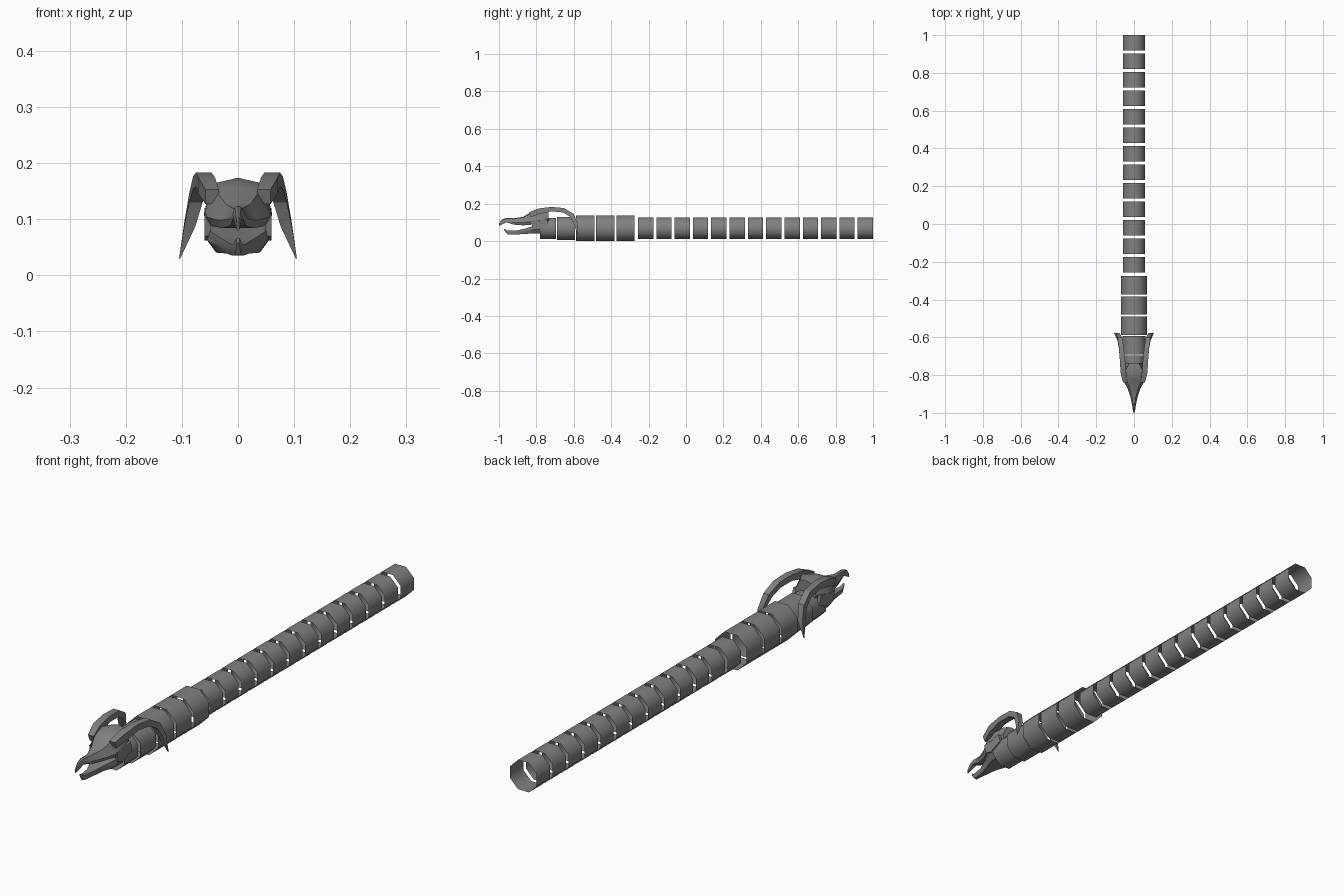
import bpy, bmesh, math
from mathutils import Vector

if "Cube" in bpy.data.objects:
    bpy.data.objects.remove(bpy.data.objects["Cube"])

bone = bpy.data.materials.new("dark_grey")
bone.diffuse_color = (0.22, 0.22, 0.22, 1)
bone.use_nodes = True
bone.node_tree.nodes["Principled BSDF"].inputs["Base Color"].default_value = bone.diffuse_color


def loft(name, rings, caps=True, smooth=30):
    """Skin a list of equal-length point rings into one object."""
    bm = bmesh.new()
    loops = [[bm.verts.new(p) for p in ring] for ring in rings]
    n = len(loops[0])
    for a, b in zip(loops, loops[1:]):
        for i in range(n):
            j = (i + 1) % n
            bm.faces.new((a[i], a[j], b[j], b[i]))
    if caps:
        bm.faces.new(loops[0])
        bm.faces.new(loops[-1])
    bmesh.ops.recalc_face_normals(bm, faces=bm.faces)
    mesh = bpy.data.meshes.new(name)
    bm.to_mesh(mesh)
    bm.free()
    ob = bpy.data.objects.new(name, mesh)
    bpy.context.collection.objects.link(ob)
    mesh.materials.append(bone)
    bpy.ops.object.select_all(action='DESELECT')
    ob.select_set(True)
    bpy.context.view_layer.objects.active = ob
    bpy.ops.object.shade_smooth_by_angle(angle=math.radians(smooth))
    return ob


def body_ring(name, y0, y1, apothem):
    """Open eight-sided tube with flat top."""
    r = apothem / math.cos(math.pi / 8)
    angles = [math.pi / 8 + i * math.pi / 4 for i in range(8)]
    loft(name, [[(r * math.cos(a), y, 0.068 + r * math.sin(a)) for a in angles]
                for y in (y0, y1)], caps=False, smooth=60)


def half_profile(y, pts):
    """Mirror (x, z) points, running from top centre to bottom centre."""
    right = [(x, y, z) for x, z in pts]
    return right + [(-x, y, z) for x, z in pts[-2:0:-1]]


# Body: thirteen slim rings, then wider neck rings
for i in range(13):
    y = 1 - 0.0979 * i
    body_ring(f"body_ring_{i + 1}", y - 0.082, y, 0.057)
for i, (y0, y1, r) in enumerate([(-0.372, -0.275, 0.068), (-0.48, -0.383, 0.068),
                                 (-0.588, -0.49, 0.068), (-0.69, -0.594, 0.062),
                                 (-0.78, -0.695, 0.056)]):
    body_ring(f"neck_ring_{i + 1}", y0, y1, r)

# Skull with hooked beak: y, top z, crown x/z, side x/z, underside z
skull = [
    (-1.000, 0.095, 0.002, 0.093, 0.002, 0.086, 0.080),
    (-0.985, 0.115, 0.004, 0.112, 0.006, 0.100, 0.088),
    (-0.960, 0.124, 0.006, 0.121, 0.010, 0.108, 0.101),
    (-0.920, 0.122, 0.008, 0.119, 0.018, 0.100, 0.088),
    (-0.870, 0.130, 0.022, 0.127, 0.034, 0.098, 0.084),
    (-0.825, 0.157, 0.040, 0.152, 0.060, 0.105, 0.088),
    (-0.780, 0.174, 0.047, 0.163, 0.061, 0.110, 0.092),
    (-0.735, 0.168, 0.024, 0.162, 0.046, 0.120, 0.105),
]
loft("skull", [half_profile(y, [(0, zt), (xc, zc), (xs, zs), (xs * 0.8, zb), (0, zb)])
               for y, zt, xc, zc, xs, zs, zb in skull], smooth=35)

# Lower jaw with upturned tip: y, half width, top z, bottom z
jaw = [
    (-0.972, 0.003, 0.066, 0.058),
    (-0.955, 0.008, 0.056, 0.036),
    (-0.910, 0.014, 0.056, 0.035),
    (-0.860, 0.030, 0.066, 0.039),
    (-0.820, 0.052, 0.080, 0.040),
    (-0.770, 0.058, 0.092, 0.041),
]
loft("lower_jaw", [half_profile(y, [(0, zt), (x, zt), (x, (zt + zb) / 2),
                                    (x * 0.68, zb), (0, zb)])
                   for y, x, zt, zb in jaw], smooth=35)

# Cheek plates join skull and jaw at the hinge
for side, s in (("left", -1), ("right", 1)):
    loft(f"{side}_cheek", [[(s * x, y, z) for y, z in
                            ((-0.83, 0.108), (-0.82, 0.07), (-0.79, 0.062), (-0.735, 0.085),
                             (-0.745, 0.12))] for x in (0.048, 0.060)])

# Horns sweep back over the neck and curl down: x, y, z, half width, half height
horn = [
    (0.046, -0.835, 0.140, 0.012, 0.014),
    (0.056, -0.785, 0.160, 0.015, 0.015),
    (0.061, -0.720, 0.171, 0.014, 0.012),
    (0.067, -0.655, 0.165, 0.013, 0.012),
    (0.075, -0.610, 0.138, 0.012, 0.012),
    (0.086, -0.588, 0.090, 0.010, 0.010),
    (0.104, -0.578, 0.030, 0.001, 0.001),
]
for side, s in (("left", -1), ("right", 1)):
    rings = []
    for i, (x, y, z, w, h) in enumerate(horn):
        a, b = horn[max(i - 1, 0)], horn[min(i + 1, len(horn) - 1)]
        t = Vector((0, b[1] - a[1], b[2] - a[2])).normalized()
        up = Vector((0, -t.z, t.y))
        rings.append([(s * (x + dx * w), y + up.y * dz * h, z + up.z * dz * h)
                      for dx, dz in ((-1, -1), (1, -1), (1, 1), (-1, 1))])
    loft(f"{side}_horn", rings, smooth=25)
